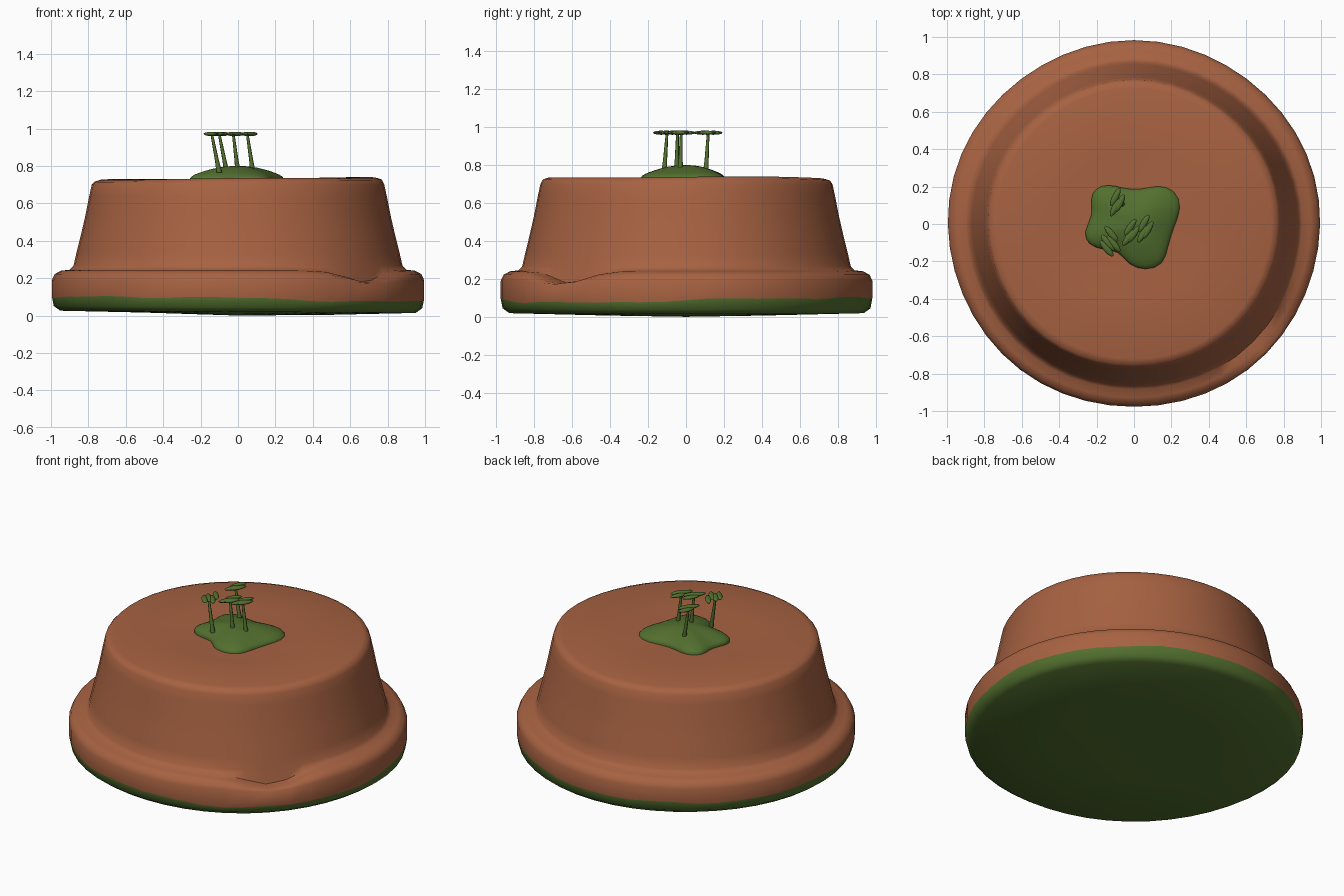
import bpy, bmesh
from math import sin, cos, pi, radians, exp, atan2
from mathutils import Vector

cube = bpy.data.objects.get("Cube")
if cube:
    bpy.data.objects.remove(cube, do_unlink=True)


def material(name, rgb):
    m = bpy.data.materials.new(name)
    m.use_nodes = True
    m.diffuse_color = (*rgb, 1)
    m.node_tree.nodes["Principled BSDF"].inputs["Base Color"].default_value = (*rgb, 1)
    return m


terracotta = material("terracotta", (0.385, 0.122, 0.054))
moss = material("moss green", (0.085, 0.16, 0.028))


def finish(name, bm, mats, angle=40, subdivide=0):
    bmesh.ops.recalc_face_normals(bm, faces=bm.faces)
    mesh = bpy.data.meshes.new(name)
    bm.to_mesh(mesh)
    bm.free()
    for m in mats:
        mesh.materials.append(m)
    ob = bpy.data.objects.new(name, mesh)
    bpy.context.collection.objects.link(ob)
    bpy.ops.object.select_all(action="DESELECT")
    ob.select_set(True)
    bpy.context.view_layer.objects.active = ob
    bpy.ops.object.shade_smooth_by_angle(angle=radians(angle))
    if subdivide:
        mod = ob.modifiers.new("soften", "SUBSURF")
        mod.levels = mod.render_levels = subdivide
    return ob


def skin(bm, rings, bottom=None, top=None):
    """Bridge rings of points into quads, with optional centre points as caps."""
    loops = [[bm.verts.new(p) for p in ring] for ring in rings]
    n = len(loops[0])
    bands = [[bm.faces.new((a[i], a[(i + 1) % n], b[(i + 1) % n], b[i])) for i in range(n)]
             for a, b in zip(loops, loops[1:])]
    for centre, loop in ((bottom, loops[0]), (top, loops[-1])):
        if centre:
            c = bm.verts.new(centre)
            bands.append([bm.faces.new((loop[i], loop[(i + 1) % n], c)) for i in range(n)])
    return bands


# Upturned pot: turned profile with a chipped rim and a wavy moss line
SIDES = 48
MOSS = 3  # ring that follows the moss line
profile = [(0.5, 0.01), (0.95, 0.02), (0.985, 0.045), (0.995, 0.1), (0.995, 0.19),
           (0.98, 0.222), (0.945, 0.24), (0.9, 0.245), (0.88, 0.265), (0.865, 0.33),
           (0.84, 0.43), (0.817, 0.53), (0.795, 0.64), (0.782, 0.7), (0.768, 0.722),
           (0.735, 0.732), (0.4, 0.727)]


def bump(a, centre, width):
    d = (a - centre + pi) % (2 * pi) - pi
    return exp(-(d / width) ** 2)


def pot_point(i, r, z, a):
    if i == MOSS:
        z += -0.027 * bump(a, radians(-38), 0.75) + 0.004 * sin(7 * a) + 0.003 * sin(13 * a)
    elif i < MOSS:
        z += 0.006 * cos(a + pi)
    elif z < 0.25:
        z -= 0.07 * max(0, (z - 0.17) / 0.075) * bump(a, radians(-43), 0.2)
    elif z > 0.7:
        z += 0.006 * cos(a) + 0.003 * sin(3 * a)
    r *= 1 + 0.003 * sin(5 * a)
    return (r * cos(a), r * sin(a) * 0.985, z)


bm = bmesh.new()
angles = [2 * pi * k / SIDES for k in range(SIDES)]
bands = skin(bm, [[pot_point(i, r, z, a) for a in angles] for i, (r, z) in enumerate(profile)],
             (0, 0, 0.0), (0, 0, 0.72))
for band in bands[:MOSS] + [bands[-2]]:
    for f in band:
        f.material_index = 1
finish("upturned_pot", bm, [terracotta, moss], 60)

# Mossy mound on top
outline = [(-0.21, 0.19), (-0.14, 0.215), (-0.06, 0.19), (0.03, 0.18), (0.13, 0.21),
           (0.22, 0.185), (0.26, 0.09), (0.21, -0.02), (0.18, -0.12), (0.16, -0.22),
           (0.06, -0.25), (-0.03, -0.22), (-0.08, -0.14), (-0.16, -0.14), (-0.25, -0.11),
           (-0.27, -0.04), (-0.215, 0.05), (-0.235, 0.13)]
bm = bmesh.new()
skin(bm, [[(x * s, y * s, z) for x, y in outline]
          for s, z in ((1, 0.715), (1.01, 0.735), (0.93, 0.752), (0.7, 0.773), (0.4, 0.794))],
     top=(0, 0, 0.803))
finish("moss_mound", bm, [moss], 60, 1)


# Tiny umbrella trees: leaning tapered trunk and a flat cap of narrow leaf lobes
def tree(name, base, top, turn, offsets):
    bm = bmesh.new()
    base, top = Vector((*base, 0.765)), Vector((*top, 0.968))
    rings = []
    for t, r in ((0, 0.015), (0.3, 0.011), (1, 0.007)):
        c = base.lerp(top, t)
        rings.append([c + Vector((r * cos(k * pi / 4), r * sin(k * pi / 4), 0)) for k in range(8)])
    skin(bm, rings, base, top)
    along = Vector((cos(turn), sin(turn), 0))
    across = Vector((-sin(turn), cos(turn), 0))
    for shift, side in offsets:
        blob = bmesh.ops.create_uvsphere(bm, u_segments=10, v_segments=6, radius=1)["verts"]
        for v in blob:
            v.co = (top + along * (shift + v.co.x * 0.055) + across * (side + v.co.y * 0.018)
                    + Vector((0, 0, 0.003 + v.co.z * 0.011)))
    finish(name, bm, [moss], 60)


pair = [(0.025, 0.012), (-0.025, -0.012), (0.005, -0.024)]
fan = [(0.025, 0.02), (-0.025, 0.045), (0.0, 0.0), (0.02, -0.025)]
tree("tree_back", (-0.06, 0.105), (-0.1, 0.117), radians(63), pair)
tree("tree_middle", (0.0, -0.05), (-0.025, -0.045), radians(55), pair)
tree("tree_left_side", (0.08, -0.03), (0.05, -0.025), radians(60), pair)
tree("tree_right_side", (-0.1, -0.115), (-0.14, -0.1), radians(-50), fan)
